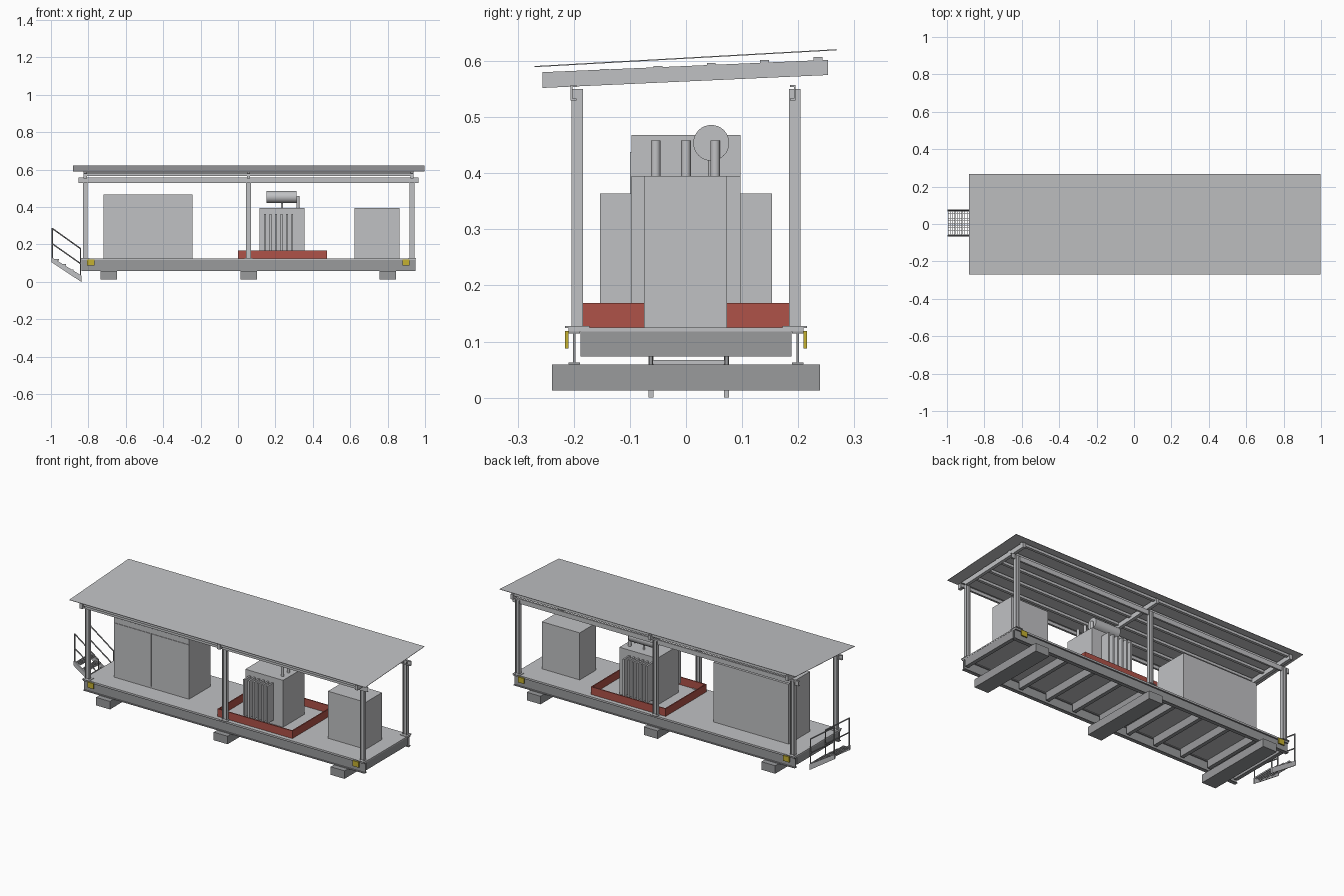
import bpy, bmesh, math
from mathutils import Vector, Matrix

if "Cube" in bpy.data.objects:
    bpy.data.objects.remove(bpy.data.objects["Cube"])


def mat(name, rgb):
    m = bpy.data.materials.new(name)
    m.diffuse_color = (*rgb, 1)
    m.use_nodes = True
    m.node_tree.nodes["Principled BSDF"].inputs["Base Color"].default_value = m.diffuse_color
    return m


LIGHT = mat("light_grey", (0.53, 0.535, 0.55))
DARK = mat("dark_grey", (0.32, 0.325, 0.335))
RED = mat("oxide_red", (0.43, 0.085, 0.065))
YELLOW = mat("lug_yellow", (0.56, 0.44, 0.03))


def finish(name, bm, m):
    bmesh.ops.recalc_face_normals(bm, faces=bm.faces)
    me = bpy.data.meshes.new(name)
    bm.to_mesh(me)
    bm.free()
    me.materials.append(m)
    ob = bpy.data.objects.new(name, me)
    bpy.context.collection.objects.link(ob)
    return ob


def add_box(bm, x0, x1, y0, y1, z0, z1):
    mtx = Matrix.Translation(((x0 + x1) / 2, (y0 + y1) / 2, (z0 + z1) / 2)) \
        @ Matrix.Diagonal((x1 - x0, y1 - y0, z1 - z0, 1))
    return bmesh.ops.create_cube(bm, size=1, matrix=mtx)["verts"]


def boxes(name, m, *dims):
    bm = bmesh.new()
    for d in dims:
        add_box(bm, *d)
    return finish(name, bm, m)


def rods(name, m, r, segs, n=8):
    """Cylinders between pairs of points, in one object."""
    bm = bmesh.new()
    for a, b in segs:
        a, b = Vector(a), Vector(b)
        d = b - a
        mtx = Matrix.Translation((a + b) / 2) @ d.to_track_quat('Z', 'Y').to_matrix().to_4x4()
        bmesh.ops.create_cone(bm, cap_ends=True, segments=n, radius1=r, radius2=r,
                              depth=d.length, matrix=mtx)
    ob = finish(name, bm, m)
    for p in ob.data.polygons:
        p.use_smooth = len(p.vertices) == 4
    return ob


def slab(name, m, x0, x1, profile):
    """Extrude a y-z profile along x."""
    bm = bmesh.new()
    f = bm.faces.new([bm.verts.new((x0, y, z)) for y, z in profile])
    ext = bmesh.ops.extrude_face_region(bm, geom=[f])
    bmesh.ops.translate(bm, vec=(x1 - x0, 0, 0),
                        verts=[v for v in ext["geom"] if isinstance(v, bmesh.types.BMVert)])
    return finish(name, bm, m)


# Footings
for x in (-0.69, 0.057, 0.80):
    boxes("footing_block", DARK, (x - 0.044, x + 0.044, -0.239, 0.239, 0.013, 0.059))

# Skid frame: long I-beams, end beams and joists
X0, X1 = -0.837, 0.95
for s in (-1, 1):
    y = s * 0.199
    boxes("skid_beam", DARK,
          (X0, X1, y - 0.01, y + 0.01, 0.059, 0.063),
          (X0, X1, y - 0.01, y + 0.01, 0.114, 0.118),
          (X0, X1, y - 0.002, y + 0.002, 0.063, 0.114))
for i in range(11):
    x = X0 + 0.012 + i * (X1 - X0 - 0.024) / 10
    boxes("cross_joist", DARK, (x - 0.011, x + 0.011, -0.188, 0.188, 0.073, 0.118))
boxes("deck", LIGHT, (X0, X1, -0.209, 0.209, 0.118, 0.125))

# Lifting lugs
for x in (-0.787, 0.898):
    for s in (-1, 1):
        y = sorted((s * 0.209, s * 0.216))
        boxes("lifting_lug", YELLOW, (x - 0.019, x + 0.019, *y, 0.088, 0.119))

# Posts (I-section), base plates and rafters
SLOPE = 0.0558
POST_X = (-0.817, 0.056, 0.930)
for x in POST_X:
    for s in (-1, 1):
        y = s * 0.194
        boxes("post", LIGHT,
              (x - 0.013, x - 0.010, y - 0.0105, y + 0.0105, 0.125, 0.55),
              (x + 0.010, x + 0.013, y - 0.0105, y + 0.0105, 0.125, 0.55),
              (x - 0.010, x + 0.010, y - 0.002, y + 0.002, 0.125, 0.55))
        boxes("base_plate", LIGHT, (x - 0.022, x + 0.022, y - 0.022, y + 0.022, 0.124, 0.128))
    slab("rafter", LIGHT, x - 0.009, x + 0.009,
         [(-0.256, 0.552), (0.253, 0.575), (0.253, 0.602), (-0.256, 0.58)])

# Eave channels along the post tops
for s, y in ((-1, -0.2), (1, 0.19)):
    boxes("eave_channel", LIGHT,
          (-0.853, 0.965, y + s * 0.004 - 0.0015, y + s * 0.004 + 0.0015, 0.53, 0.557),
          (-0.853, 0.965, y - 0.005, y + 0.005, 0.53, 0.533),
          (-0.853, 0.965, y - 0.005, y + 0.005, 0.554, 0.557))

# Purlins and roof sheet
for i in range(6):
    y = -0.24 + i * 0.095
    z = 0.59 + (y + 0.27) * SLOPE
    boxes("purlin", LIGHT, (-0.826, 0.938, y - 0.008, y + 0.008, z - 0.026, z - 0.011))
slab("roof_sheet", LIGHT, -0.883, 0.997,
     [(-0.27, 0.589), (0.268, 0.619), (0.268, 0.621), (-0.27, 0.591)])

# Large two-door cabinet
boxes("large_cabinet", LIGHT, (-0.72, -0.243, -0.097, 0.097, 0.125, 0.468))
for a, b in ((-0.718, -0.483), (-0.480, -0.245)):
    boxes("cabinet_door", LIGHT, (a, b, -0.1, -0.097, 0.135, 0.438))

# Small cabinet
boxes("small_cabinet", LIGHT, (0.624, 0.864, -0.075, 0.073, 0.125, 0.395))

# Spill tray: four thin walls
T = 0.006
boxes("spill_tray", RED,
      (0.0, 0.475, -0.185, -0.185 + T, 0.125, 0.169),
      (0.0, 0.475, 0.185 - T, 0.185, 0.125, 0.169),
      (0.0, T, -0.185 + T, 0.185 - T, 0.125, 0.169),
      (0.475 - T, 0.475, -0.185 + T, 0.185 - T, 0.125, 0.169))

# Transformer tank, cooling fins, bushings and conservator
boxes("transformer_tank", LIGHT, (0.115, 0.355, -0.098, 0.097, 0.125, 0.394))
for s in (-1, 1):
    y = sorted((s * 0.097, s * 0.153))
    boxes("cooling_fins", LIGHT,
          *[(x - 0.005, x + 0.005, *y, 0.15, 0.364)
            for x in (0.145 + i * 0.029 for i in range(6))])
rods("bushings", LIGHT, 0.0085,
     [((0.321, y, 0.39), (0.321, y, 0.458)) for y in (-0.054, 0, 0.052)], 16)
rods("conservator", LIGHT, 0.032, [((0.153, 0.045, 0.454), (0.313, 0.045, 0.454))], 32)
rods("conservator_support", LIGHT, 0.006, [((0.235, 0.045, 0.39), (0.235, 0.045, 0.43))], 12)

# Access stair: stringers, rails and grating treads
XA, XB = -0.997, -0.838
for y in (-0.0625, 0.0725):
    ob = slab("stair_stringer", LIGHT, y - 0.0045, y + 0.0045,
              [(XA, 0.105), (XB, 0.0), (XB, 0.034), (XA, 0.132)])
    for v in ob.data.vertices:
        v.co = (v.co.y, v.co.x, v.co.z)
    ob.data.flip_normals()
    a, b = XA + 0.004, XB - 0.004
    rods("stair_rail", DARK, 0.0035,
         [((a, y, 0.115), (a, y, 0.288)), ((b, y, 0.02), (b, y, 0.18)),
          ((a, y, 0.286), (b, y, 0.178)), ((a, y, 0.204), (b, y, 0.098))])
for i in range(4):
    x0, z = XA + 0.003 + i * 0.039, 0.118 - i * 0.0275
    bars = [(x0, x0 + 0.036, y - 0.001, y + 0.001, z - 0.004, z + 0.004)
            for y in (-0.058 + k * 0.0126 for k in range(11))]
    bars += [(x - 0.0012, x + 0.0012, -0.058, 0.068, z - 0.004, z + 0.004)
             for x in (x0 + 0.0012, x0 + 0.012, x0 + 0.024, x0 + 0.0348)]
    boxes("grating_tread", LIGHT, *bars)
